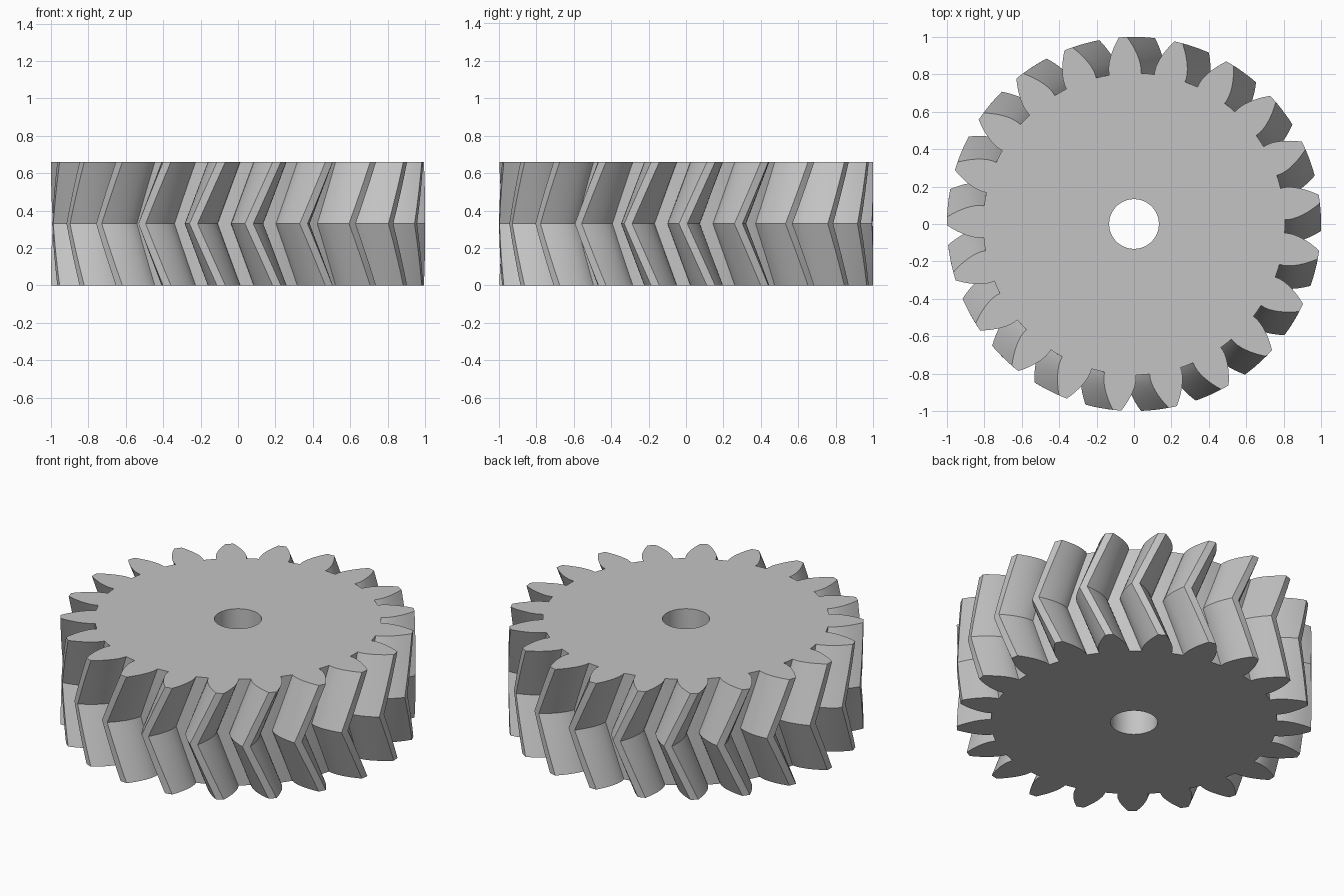
import bpy, bmesh, math

cube = bpy.data.objects.get("Cube")
if cube:
    bpy.data.objects.remove(cube, do_unlink=True)

TEETH = 21
HEIGHT = 0.66
TIP_R, ROOT_R, BORE_R = 1.0, 0.807, 0.133
PITCH_R = TIP_R * TEETH / (TEETH + 2)
PRESSURE = math.radians(25)
BASE_R = PITCH_R * math.cos(PRESSURE)
PITCH = math.tau / TEETH
PHASE = math.radians(93.4)      # tooth centre on the end faces
TWIST = -PITCH / 2              # turn from the end faces to the middle
FLANK_STEPS, HALF_STEPS, BORE_SIDES = 7, 4, 48


def involute(r):
    a = math.acos(min(1, BASE_R / r))
    return math.tan(a) - a


def half_width(r):
    """Half the angular width of a tooth at radius r."""
    return PITCH / 4 + involute(PITCH_R) - involute(max(r, BASE_R))


def gear_outline():
    """Polar points (radius, angle) around the whole gear."""
    radii = [ROOT_R] + [BASE_R + (TIP_R - BASE_R) * i / FLANK_STEPS
                        for i in range(FLANK_STEPS + 1)]
    flank = [(r, half_width(r)) for r in radii]
    tooth = [(r, -a) for r, a in flank] + [(TIP_R, 0)]
    tooth += [(r, a) for r, a in reversed(flank)] + [(ROOT_R, PITCH / 2)]
    return [(r, a + k * PITCH) for k in range(TEETH) for r, a in tooth]


def add_ring(bm, points, z, turn=0):
    return [bm.verts.new((r * math.cos(a + turn), r * math.sin(a + turn), z))
            for r, a in points]


def bridge(bm, low, high):
    for i in range(len(low)):
        j = (i + 1) % len(low)
        bm.faces.new((low[i], low[j], high[j], high[i]))


def ring_edges(bm, ring):
    return [bm.edges.get((ring[i - 1], ring[i])) for i in range(len(ring))]


bm = bmesh.new()

# Toothed rim, twisting one way to mid height and back again
outline = gear_outline()
layers = []
for i in range(2 * HALF_STEPS + 1):
    t = i / (2 * HALF_STEPS)
    turn = PHASE + TWIST * (1 - abs(2 * t - 1))
    layers.append(add_ring(bm, outline, HEIGHT * t, turn))
for low, high in zip(layers, layers[1:]):
    bridge(bm, low, high)

# Bore
circle = [(BORE_R, math.tau * i / BORE_SIDES) for i in range(BORE_SIDES)]
bore = [add_ring(bm, circle, z) for z in (0, HEIGHT)]
bridge(bm, bore[1], bore[0])

# Flat end faces around the bore
for rim, hole, up in ((layers[0], bore[0], -1), (layers[-1], bore[1], 1)):
    bmesh.ops.triangle_fill(bm, use_beauty=True, normal=(0, 0, up),
                            edges=ring_edges(bm, rim) + ring_edges(bm, hole))
bmesh.ops.recalc_face_normals(bm, faces=bm.faces)

mesh = bpy.data.meshes.new("herringbone_gear")
bm.to_mesh(mesh)
bm.free()
gear = bpy.data.objects.new("herringbone_gear", mesh)
bpy.context.collection.objects.link(gear)

# Plain grey
grey = bpy.data.materials.new("light_grey")
grey.use_nodes = True
colour = (0.55, 0.55, 0.55, 1)
grey.diffuse_color = colour
grey.node_tree.nodes["Principled BSDF"].inputs["Base Color"].default_value = colour
mesh.materials.append(grey)

# Smooth flanks with crisp tooth edges
bpy.ops.object.select_all(action='DESELECT')
gear.select_set(True)
bpy.context.view_layer.objects.active = gear
bpy.ops.object.shade_smooth_by_angle(angle=math.radians(25))
